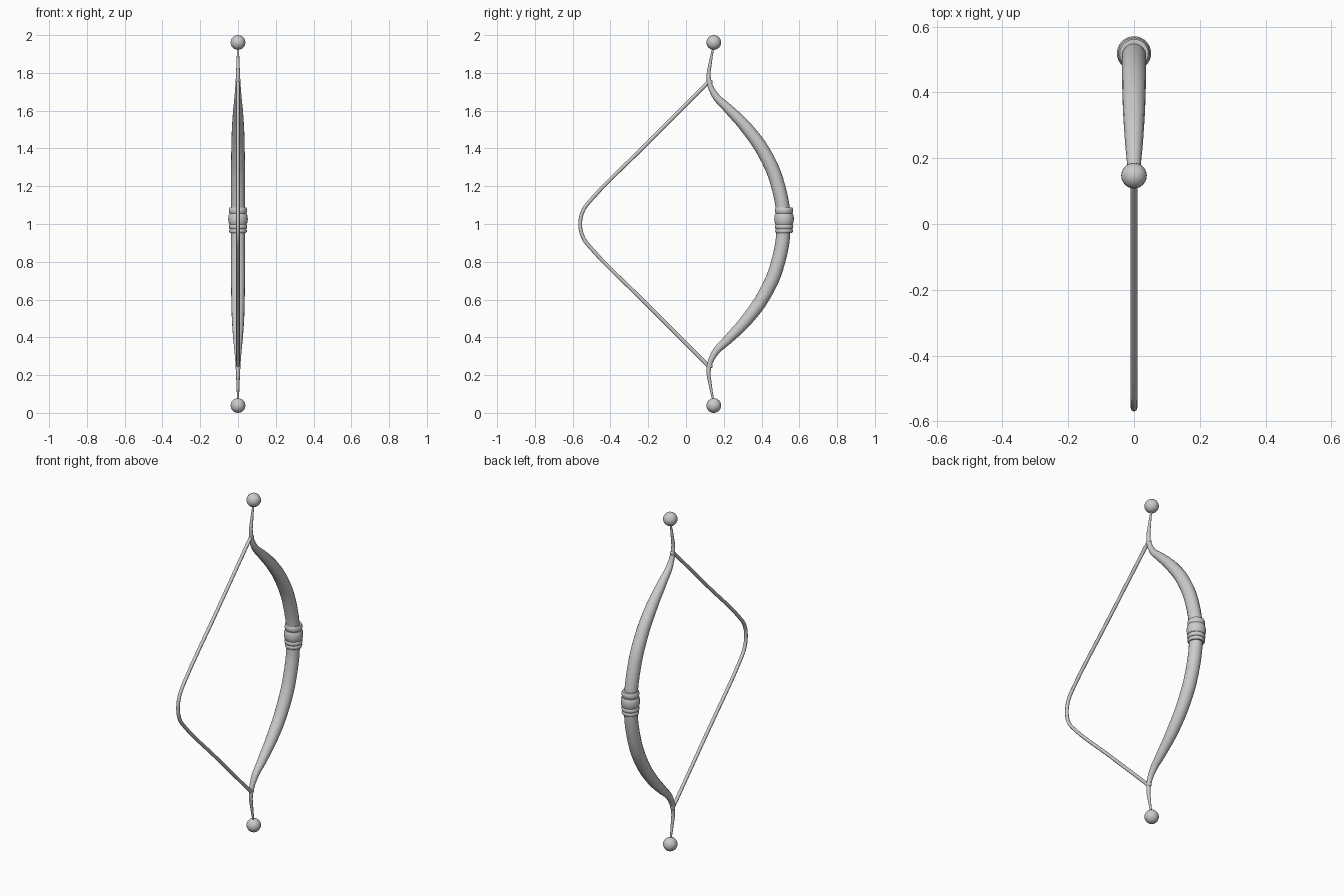
import bpy, math, bmesh

if "Cube" in bpy.data.objects:
    bpy.data.objects.remove(bpy.data.objects["Cube"])


def tube(name, pts, res, sides_res, mirror=True):
    """Round tube through (y, z, radius) points, mirrored about z = 1."""
    if mirror:
        pts = pts + [(y, 2 - z, r) for y, z, r in reversed(pts[:-1])]
    cu = bpy.data.curves.new(name, 'CURVE')
    cu.dimensions = '3D'
    cu.bevel_depth = 1.0
    cu.bevel_resolution = sides_res
    cu.use_fill_caps = True
    cu.resolution_u = res
    sp = cu.splines.new('BEZIER')
    sp.radius_interpolation = 'CARDINAL'
    sp.use_smooth = True
    sp.bezier_points.add(len(pts) - 1)
    for bp, (y, z, r) in zip(sp.bezier_points, pts):
        bp.co = (0, y, z)
        bp.radius = r
        bp.handle_left_type = bp.handle_right_type = 'AUTO'
    ob = bpy.data.objects.new(name, cu)
    bpy.context.collection.objects.link(ob)
    bpy.ops.object.select_all(action='DESELECT')
    ob.select_set(True)
    bpy.context.view_layer.objects.active = ob
    bpy.ops.object.convert(target='MESH')
    return ob


def ball(name, y, z, r, seg=24):
    bpy.ops.mesh.primitive_uv_sphere_add(segments=seg, ring_count=seg // 2,
                                         radius=r, location=(0, y, z))
    ob = bpy.context.object
    ob.name = name
    bpy.ops.object.shade_smooth()
    return ob


def lathe(name, profile, loc, steps=28):
    """Revolve a closed-end (radius, z) profile around a vertical axis."""
    bm = bmesh.new()
    vs = [bm.verts.new((r, 0, z)) for r, z in profile]
    es = [bm.edges.new(p) for p in zip(vs, vs[1:])]
    bmesh.ops.spin(bm, geom=vs + es, cent=(0, 0, 0), axis=(0, 0, 1),
                   angle=2 * math.pi, steps=steps, use_merge=True)
    bmesh.ops.remove_doubles(bm, verts=bm.verts, dist=1e-5)
    bmesh.ops.recalc_face_normals(bm, faces=bm.faces)
    me = bpy.data.meshes.new(name)
    bm.to_mesh(me)
    bm.free()
    ob = bpy.data.objects.new(name, me)
    ob.location = loc
    bpy.context.collection.objects.link(ob)
    bpy.ops.object.select_all(action='DESELECT')
    ob.select_set(True)
    bpy.context.view_layer.objects.active = ob
    bpy.ops.object.shade_smooth_by_angle(angle=math.radians(40))
    return ob


# Recurved limbs, thick at the grip and thin at the tips
tube("bow_limbs", [(0.147, 1.945, 0.005), (0.130, 1.86, 0.008),
                   (0.121, 1.765, 0.012), (0.153, 1.683, 0.018),
                   (0.222, 1.612, 0.025), (0.315, 1.515, 0.032),
                   (0.418, 1.37, 0.036), (0.488, 1.20, 0.037),
                   (0.516, 1.0, 0.037)], 6, 6)

# Drawn string with a rounded nock corner
tube("bow_string", [(0.122, 1.755, 0.010), (-0.20, 1.432, 0.010),
                    (-0.51, 1.12, 0.010), (-0.546, 1.068, 0.010),
                    (-0.560, 1.0, 0.010)], 4, 2)

# Banded grip: stacked bulges sharing creases
bands = [(-0.068, -0.046, 0.042, 0.047), (-0.046, -0.022, 0.044, 0.049),
         (-0.022, 0.035, 0.046, 0.052), (0.035, 0.068, 0.043, 0.048)]
profile = [(0, bands[0][0])]
for z0, z1, edge, bulge in bands:
    for i in range(7):
        t = i / 6
        profile.append((edge + (bulge - edge) * math.sin(math.pi * t) ** 0.7,
                        z0 + (z1 - z0) * t))
profile.append((0, bands[-1][1]))
lathe("grip", profile, (0, 0.519, 1.02))

# Tip balls and string knots
for side, s in (("upper", 1), ("lower", -1)):
    ball(side + "_tip_ball", 0.147, 1 + s * 0.961, 0.039)
    ball(side + "_string_knot", 0.128, 1 + s * 0.752, 0.013, 12)
